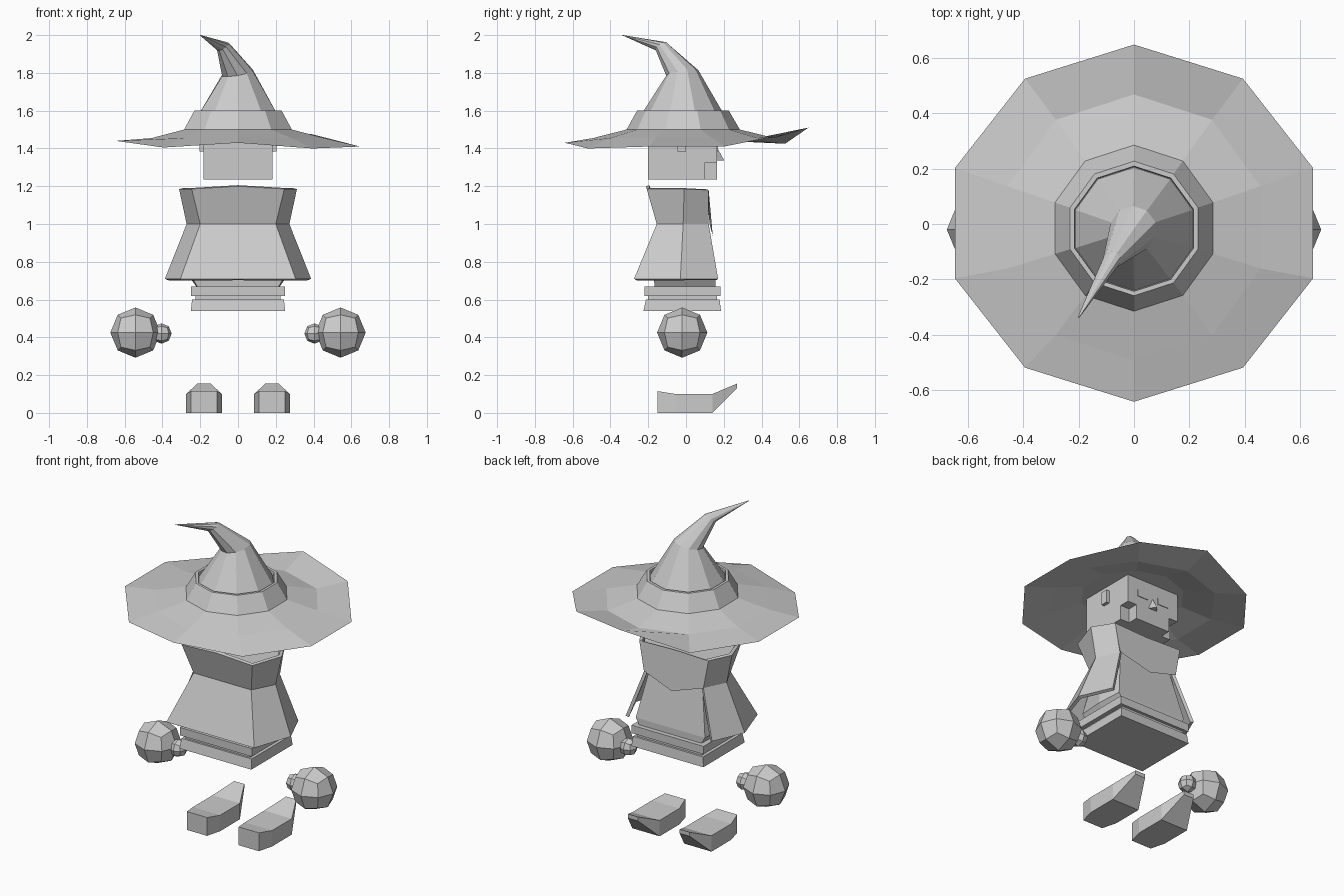
import bpy, bmesh, math
from mathutils import Vector

if "Cube" in bpy.data.objects:
    bpy.data.objects.remove(bpy.data.objects["Cube"], do_unlink=True)

grey = bpy.data.materials.new("plain_grey")
GREY = (0.6, 0.6, 0.6, 1)
grey.diffuse_color = GREY
grey.use_nodes = True
grey.node_tree.nodes["Principled BSDF"].inputs["Base Color"].default_value = GREY


def finish(name, bm, recalc=True):
    if recalc:
        bmesh.ops.recalc_face_normals(bm, faces=bm.faces)
    mesh = bpy.data.meshes.new(name)
    bm.to_mesh(mesh)
    bm.free()
    mesh.materials.append(grey)
    ob = bpy.data.objects.new(name, mesh)
    bpy.context.collection.objects.link(ob)
    return ob


def loft(name, rings, closed=True, caps=True, recalc=True):
    """Bridge rows of points, top to bottom or end to end."""
    bm = bmesh.new()
    rows = [[bm.verts.new(p) for p in ring] for ring in rings]
    n = len(rows[0])
    for a, b in zip(rows, rows[1:]):
        for i in range(n if closed else n - 1):
            j = (i + 1) % n
            bm.faces.new((a[i], a[j], b[j], b[i]))
    if caps and closed:
        bm.faces.new(rows[0])
        bm.faces.new(rows[-1])
    return finish(name, bm, recalc)


def rect(hx, y0, y1, z, cx=0):
    return [(cx + hx, y1, z), (cx + hx, y0, z), (cx - hx, y0, z), (cx - hx, y1, z)]


def box(name, hx, y0, y1, z0, z1, cx=0):
    return loft(name, [rect(hx, y0, y1, z1, cx), rect(hx, y0, y1, z0, cx)])


def mirrored(points):
    """Half outline on +x, continued on -x in reverse order."""
    return points + [(-x, y, z) for x, y, z in reversed(points) if x > 0]


def ring(cx, cy, z, r, tilt=0):
    pts = []
    for k in range(10):
        a = math.radians(90 - 36 * k)
        dx, dy = r * math.cos(a), r * math.sin(a)
        pts.append((cx + dx, cy + dy, z + tilt * (dx + dy)))
    return pts


# Hat: bent cone, sloped band and wavy ten-sided brim
loft("hat_cone", [
    ring(-0.2, -0.337, 2.0, 0.003),
    ring(-0.08, -0.13, 1.94, 0.032, 0.5),
    ring(-0.003, -0.02, 1.80, 0.085, 0.17),
    ring(0, -0.018, 1.575, 0.222)])
loft("hat_band", [
    ring(0, -0.018, 1.57, 0.224),
    ring(0, -0.017, 1.60, 0.226),
    ring(0, -0.016, 1.60, 0.243),
    ring(0, -0.015, 1.50, 0.30)])
brim_z = [1.51, 1.475, 1.41, 1.41, 1.40, 1.43, 1.405, 1.44, 1.44, 1.425]
brim_edge = []
for k, z in enumerate(brim_z):
    a = math.radians(90 - 36 * k)
    brim_edge.append((0.68 * math.cos(a), 0.645 * math.sin(a) + 0.003, z))
brim_edge = [(x if abs(x) > 0.5 or x == 0 else x * 0.985, y, z) for x, y, z in brim_edge]
loft("hat_brim", [
    ring(0, -0.015, 1.50, 0.30),
    ring(0, -0.012, 1.455, 0.48),
    brim_edge], caps=False, recalc=False)

# Head: block whose lower front corners are notched to leave a chin
box("head", 0.183, -0.2, 0.165, 1.325, 1.50)
chin = [(0.12, 0.165), (0.12, 0.10), (0.183, 0.10), (0.183, -0.2)]
loft("jaw", [mirrored([(x, y, z) for x, y in chin]) for z in (1.325, 1.235)])

# Nose wedge
bm = bmesh.new()
l, r, top, tip = [bm.verts.new(p) for p in
                  ((0.03, 0.165, 1.335), (-0.03, 0.165, 1.335),
                   (0, 0.165, 1.405), (0, 0.203, 1.335))]
for f in ((l, r, top), (l, tip, top), (r, tip, top), (l, r, tip)):
    bm.faces.new(f)
finish("nose", bm)

# Torso: six-sided inner body
def hexagon(hx, sx, yf, ym, yb, z):
    return mirrored([(hx, yf, z), (sx, ym, z), (hx, yb, z)])


loft("body", [
    hexagon(0.22, 0.285, 0.10, -0.01, -0.185, 1.17),
    hexagon(0.185, 0.24, 0.10, -0.015, -0.13, 1.0),
    hexagon(0.24, 0.25, 0.155, -0.01, -0.17, 0.71),
    hexagon(0.21, 0.215, 0.155, -0.01, -0.165, 0.66)])

# Cape: flared sheet open at the front
cape = loft("cape", [
    mirrored([(0.24, 0.12, 1.18), (0.312, -0.01, 1.185), (0.245, -0.208, 1.185), (0, -0.212, 1.20)]),
    mirrored([(0.205, 0.12, 1.0), (0.272, -0.015, 1.0), (0.2, -0.155, 1.0), (0, -0.155, 1.0)]),
    mirrored([(0.30, 0.17, 0.71), (0.387, -0.03, 0.71), (0.305, -0.275, 0.71), (0, -0.275, 0.71)]),
], closed=False, recalc=False)
solid = cape.modifiers.new("thickness", "SOLIDIFY")
solid.thickness = 0.02
solid.offset = -1

# Chest panel with a pointed lower edge
loft("chest_panel", [
    [(-0.24, 0.12, 1.18), (0, 0.108, 1.18), (0.24, 0.12, 1.18)],
    [(-0.205, 0.125, 1.0), (0, 0.142, 0.935), (0.205, 0.125, 1.0)],
], closed=False, recalc=False)

# Belt and hem below the cape
box("belt", 0.25, -0.22, 0.183, 0.62, 0.67)
box("belt_gap", 0.225, -0.20, 0.165, 0.59, 0.63)
loft("hem", [rect(0.243, -0.212, 0.178, 0.60), rect(0.25, -0.225, 0.185, 0.54)])


def ball(name, centre, radius):
    """Cube with each face split in four, pushed out to a sphere."""
    bm = bmesh.new()
    bmesh.ops.create_cube(bm, size=2)
    bmesh.ops.subdivide_edges(bm, edges=bm.edges[:], cuts=1, use_grid_fill=True)
    for v in bm.verts:
        v.co = v.co.normalized() * radius + Vector(centre)
    finish(name, bm)


for side, s in (("left", 1), ("right", -1)):
    # Hands with thumbs
    ball(side + "_hand", (s * 0.543, -0.02, 0.425), 0.133)
    ball(side + "_thumb", (s * 0.405, -0.01, 0.42), 0.054)
    # Ear and eye plate
    box(side + "_ear", 0.012, -0.045, 0.0, 1.385, 1.465, s * 0.192)
    box(side + "_eye", 0.038, 0.16, 0.169, 1.385, 1.425, s * 0.075)
    # Shoe with turned-up toe
    cx = s * 0.18
    sections = [(-0.15, 0.07, 0, 0.115), (-0.055, 0.095, 0, 0.10),
                (0.14, 0.095, 0, 0.10), (0.27, 0.035, 0.13, 0.155)]
    loft(side + "_shoe", [[(cx - h, y, z0), (cx + h, y, z0), (cx + h, y, z1), (cx - h, y, z1)]
                          for y, h, z0, z1 in sections])
